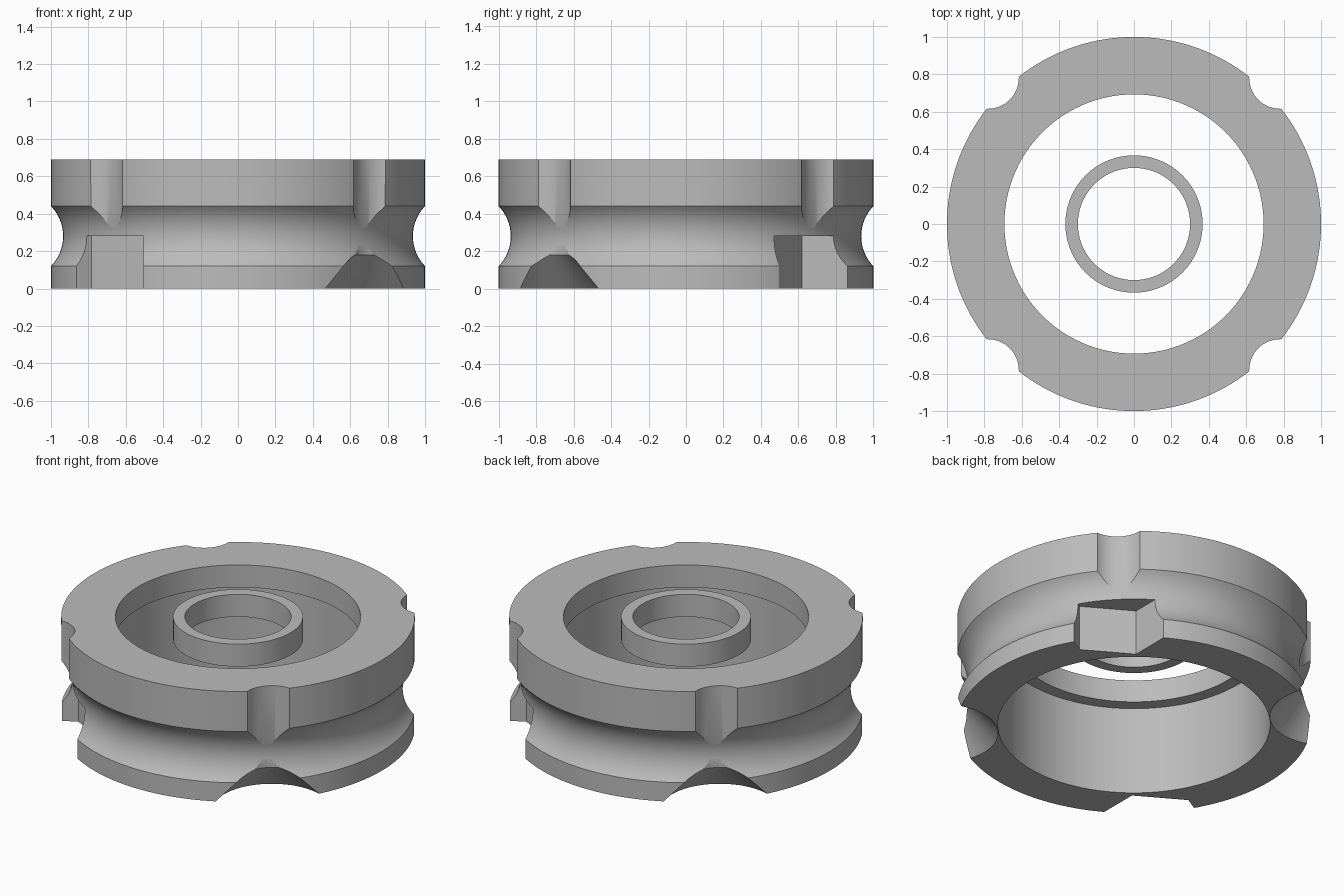
import bpy, bmesh, math

cube = bpy.data.objects.get("Cube")
if cube:
    bpy.data.objects.remove(cube, do_unlink=True)

grey = bpy.data.materials.new("plain grey")
grey.use_nodes = True
GREY = (0.5, 0.5, 0.5, 1)
grey.diffuse_color = GREY
grey.node_tree.nodes["Principled BSDF"].inputs["Base Color"].default_value = GREY


def finish(name, bm):
    bmesh.ops.recalc_face_normals(bm, faces=bm.faces)
    mesh = bpy.data.meshes.new(name)
    bm.to_mesh(mesh)
    bm.free()
    mesh.materials.append(grey)
    obj = bpy.data.objects.new(name, mesh)
    bpy.context.collection.objects.link(obj)
    return obj


def turned(name, profile, steps, center=(0, 0)):
    """Revolve a closed (radius, z) profile about a vertical axis."""
    bm = bmesh.new()
    rings = []
    for i in range(steps):
        a = math.tau * i / steps
        rings.append([bm.verts.new((center[0] + r * math.cos(a), center[1] + r * math.sin(a), z))
                      for r, z in profile])
    n = len(profile)
    for i in range(steps):
        p, q = rings[i], rings[(i + 1) % steps]
        for j in range(n):
            k = (j + 1) % n
            bm.faces.new((p[j], q[j], q[k], p[k]))
    bmesh.ops.remove_doubles(bm, verts=bm.verts, dist=1e-5)
    return finish(name, bm)


def prism(name, outline, z0, z1):
    bm = bmesh.new()
    base = bm.faces.new([bm.verts.new((x, y, z0)) for x, y in outline])
    top = bmesh.ops.extrude_face_region(bm, geom=[base])["geom"]
    bmesh.ops.translate(bm, vec=(0, 0, z1 - z0),
                        verts=[v for v in top if isinstance(v, bmesh.types.BMVert)])
    return finish(name, bm)


def smooth(obj):
    bpy.ops.object.select_all(action="DESELECT")
    obj.select_set(True)
    bpy.context.view_layer.objects.active = obj
    bpy.ops.object.shade_smooth_by_angle(angle=math.radians(25))


TOP, LIP = 0.69, 0.55

# Outer ring: stepped bore inside, rounded groove outside
GROOVE_R, GROOVE_X, GROOVE_Z = 0.23, 1.165, 0.28
half = math.asin(0.16 / GROOVE_R)
profile = [(0.77, 0), (1, 0)]
for i in range(17):
    t = half * (i / 8 - 1)
    profile.append((min(1, GROOVE_X - GROOVE_R * math.cos(t)), GROOVE_Z + GROOVE_R * math.sin(t)))
profile += [(1, TOP), (0.693, TOP), (0.693, LIP), (0.77, LIP)]
ring = turned("outer_ring", profile, 160)

# Corner cutters: vertical scallops, flared at the bottom on two corners
C, R, FLARE = 0.781, 0.165, 0.18
cutters = []
for sx in (1, -1):
    flared = [(0, -0.05), (0.378, -0.05), (R, FLARE), (R, 0.8), (0, 0.8)]
    plain = [(0, 0.2), (R, 0.2), (R, 0.8), (0, 0.8)]
    cutters.append(turned("flared_scallop_cutter", flared, 64, (sx * C, -sx * C)))
    cutters.append(turned("scallop_cutter", plain, 64, (sx * C, sx * C)))
    # Angular notch in the lower flange
    outline = [(0.505, 0.62), (0.783, 0.455), (1.2, 0.695), (1.2, 1.2), (0.505, 1.2)]
    cutters.append(prism("notch_cutter", [(sx * x, sx * y) for x, y in outline], -0.05, 0.282))

for cutter in cutters:
    cutter.hide_render = True
    mod = ring.modifiers.new("cut", "BOOLEAN")
    mod.operation = "DIFFERENCE"
    mod.solver = "EXACT"
    mod.object = cutter

# Bake the cuts and drop the cutters
deps = bpy.context.evaluated_depsgraph_get()
baked = bpy.data.meshes.new_from_object(ring.evaluated_get(deps))
ring.modifiers.clear()
ring.data = baked
for cutter in cutters:
    bpy.data.objects.remove(cutter, do_unlink=True)
smooth(ring)

# Small free ring in the middle, level with the top
inner = turned("inner_ring", [(0.30, LIP), (0.367, LIP), (0.367, TOP), (0.30, TOP)], 96)
smooth(inner)
